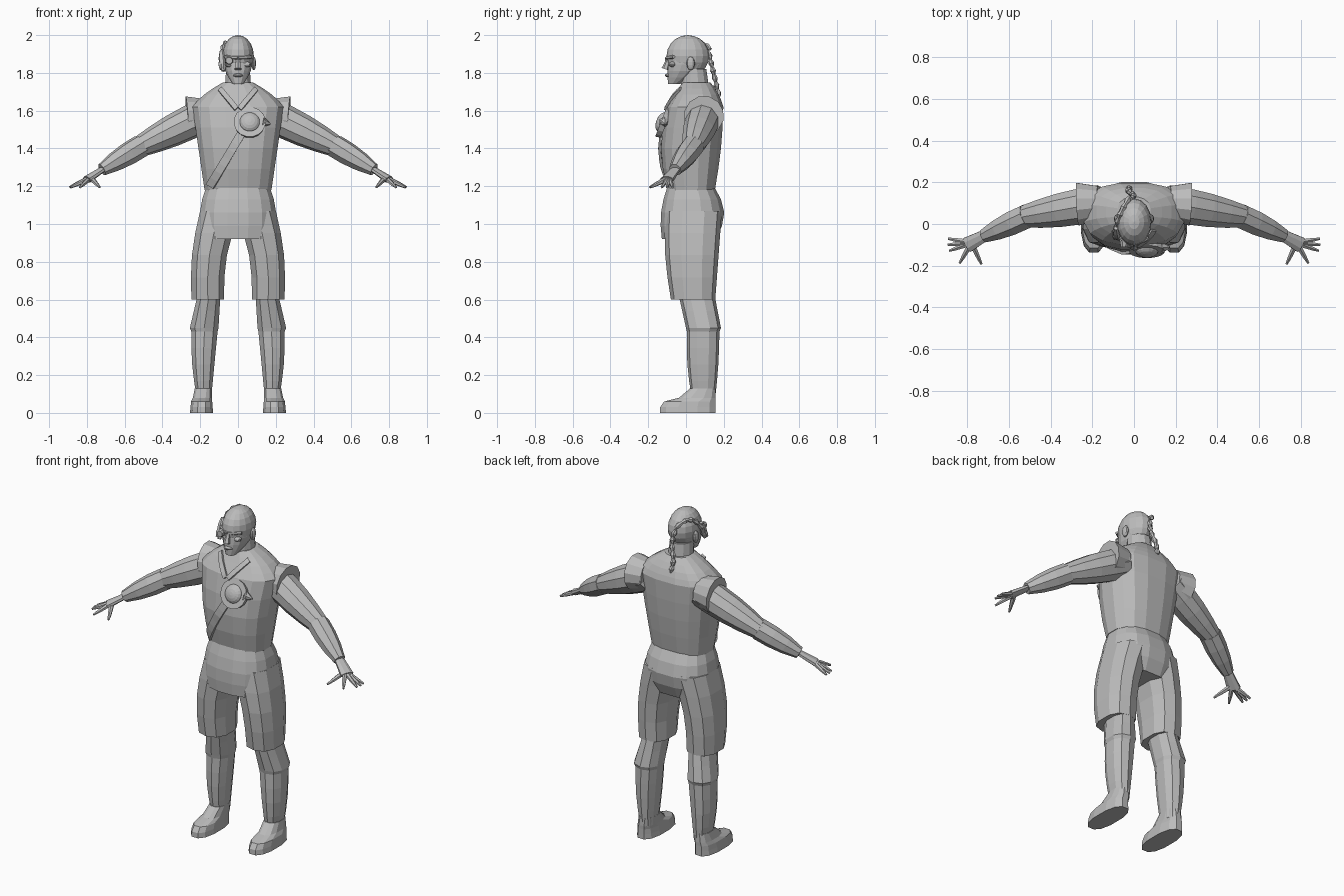
import bpy, bmesh, math
from mathutils import Vector, Matrix
from mathutils.bvhtree import BVHTree

if "Cube" in bpy.data.objects:
    bpy.data.objects.remove(bpy.data.objects["Cube"])

shade = (.5, .5, .5, 1)
grey = bpy.data.materials.new("plain_grey")
grey.use_nodes = True
grey.diffuse_color = shade
grey.node_tree.nodes["Principled BSDF"].inputs["Base Color"].default_value = shade


def make(name, bm):
    bmesh.ops.recalc_face_normals(bm, faces=bm.faces)
    mesh = bpy.data.meshes.new(name)
    bm.to_mesh(mesh)
    bm.free()
    mesh.materials.append(grey)
    part = bpy.data.objects.new(name, mesh)
    bpy.context.scene.collection.objects.link(part)
    return part


def loft(name, rings, sides, power=1, mirror=1):
    """Skin rings of (centre, first axis, second axis) and cap both ends."""
    bm = bmesh.new()
    rows = []
    for centre, across, along in rings:
        row = []
        for index in range(sides):
            angle = math.tau * (index + .5) / sides
            cos, sin = math.cos(angle), math.sin(angle)
            point = (centre + across * math.copysign(abs(cos) ** power, cos)
                     + along * math.copysign(abs(sin) ** power, sin))
            point.x *= mirror
            row.append(bm.verts.new(point))
        rows.append(row)
    for low, high in zip(rows, rows[1:]):
        for index in range(sides):
            bm.faces.new((low[index - 1], low[index], high[index], high[index - 1]))
    bm.faces.new(rows[0])
    bm.faces.new(rows[-1])
    return make(name, bm)


def swell(t, start, end, bulge=0):
    return start + (end - start) * t + bulge * math.sin(math.pi * t)


def layers(bottom, top, inner, outer, front, back, steps=4):
    """Level rings whose four limits each run from start to end with a bulge."""
    rings = []
    for step in range(steps + 1):
        t = step / steps
        left, right, near, far = (swell(t, *limit) for limit in (inner, outer, front, back))
        rings.append((Vector((left + right, near + far, 2 * swell(t, bottom, top))) / 2,
                      Vector((right - left, 0, 0)) / 2, Vector((0, far - near, 0)) / 2))
    return rings


def centred(bottom, top, half, front, back, steps=4):
    return layers(bottom, top, [-value for value in half], half, front, back, steps)


def path(name, points, radii, sides=8, mirror=1, flat=1):
    rings = []
    for index, (point, radius) in enumerate(zip(points, radii)):
        ahead = points[min(index + 1, len(points) - 1)]
        direction = (ahead - points[max(index - 1, 0)]).normalized()
        across = direction.cross(Vector((0, 0, 1))).normalized()
        rings.append((point, across * radius, across.cross(direction) * radius * flat))
    return loft(name, rings, sides, 1, mirror)


def limb(name, start, end, thick, thin, bulge=0, steps=3, **options):
    spans = [step / steps for step in range(steps + 1)]
    return path(name, [Vector(start).lerp(Vector(end), t) for t in spans],
                [swell(t, thick, thin, bulge) for t in spans], **options)


def ball(name, centre, radii, sides=10):
    bm = bmesh.new()
    bmesh.ops.create_uvsphere(bm, u_segments=sides, v_segments=sides // 2 + 2, radius=1,
                              matrix=Matrix.LocRotScale(Vector(centre), None, Vector(radii)))
    return make(name, bm)


# Torso clothing
loft("tunic_skirt", centred(.92, 1.2, half=(.19, .17, .025), front=(-.13, -.1, -.02),
                            back=(.16, .15, .05)), 16, .8)
chest = centred(1.18, 1.62, half=(.18, .245), front=(-.1, -.1, -.035), back=(.155, .2, .01))
shoulders = centred(1.62, 1.75, half=(.245, .08, .02), front=(-.1, -.02), back=(.2, .13, .01))
vest = loft("vest", chest + shoulders[1:], 16, .8)

# Head and face
loft("neck", centred(1.68, 1.82, half=(.075, .065), front=(-.03, -.03), back=(.13, .11), steps=2), 12)
loft("jaw", centred(1.742, 1.88, half=(.03, .078, .015), front=(-.095, -.092, -.005),
             back=(-.03, .11, .04)), 14, .9)
ball("cranium", (0, .01, 1.89), (.084, .113, .11), 16)
limb("nose", (0, -.09, 1.88), (0, -.11, 1.82), .009, .02, sides=6)
ball("lips", (0, -.095, 1.787), (.028, .016, .01))
for mirror, tag in ((1, "left"), (-1, "right")):
    limb(tag + "_brow", (0, -.1, 1.88), (.07, -.065, 1.885), .01, .008, .003, sides=6, mirror=mirror)
    ball(tag + "_cheek", (.045 * mirror, -.07, 1.845), (.025, .02, .015))
    ball(tag + "_ear", (.083 * mirror, .025, 1.85), (.013, .022, .036))

# Eye device, scalp cable and hanging braid
limb("eye_device", (-.047, -.07, 1.865), (-.047, -.11, 1.865), .025, .018)
limb("temple_plate", (-.077, -.07, 1.81), (-.087, -.02, 1.92), .01, .01, .012, sides=6)
spans = [step / 12 for step in range(13)]
beads = [.009 + .007 * (step % 2) for step in range(13)]
path("scalp_cable", [Vector((.07 * t * t - .09, .2 * t - .07, 1.82 + .14 * math.sin(t * 2.3)))
                     for t in spans], beads, 6)
path("braid", [Vector((.012 * math.sin(t * 6) - .015, .12 + .055 * t, 1.91 - .235 * t))
               for t in spans], beads, 6)

# Limbs, built on the left and mirrored
shoulder, elbow, wrist = (.17, .1, 1.58), (.53, .035, 1.405), (.72, -.057, 1.287)
knuckle = Vector((.78, -.09, 1.245))
for mirror, tag in ((1, "left"), (-1, "right")):
    limb(tag + "_upper_arm", shoulder, elbow, .09, .055, .012, steps=4, sides=10, mirror=mirror)
    limb(tag + "_bracer", Vector(elbow).lerp(Vector(shoulder), .05), wrist, .062, .034, .01, mirror=mirror)
    limb(tag + "_shoulder_cap", shoulder, (.27, .095, 1.573), .085, .106, sides=12, mirror=mirror)
    limb(tag + "_palm", wrist, (.8, -.1, 1.235), .03, .04, flat=.5, mirror=mirror)
    for finger, turn in dict(little=10, ring=-5, middle=-20, index=-60, thumb=-115).items():
        angle = math.radians(turn)
        reach = Vector((math.cos(angle), math.sin(angle), -.45)) * .113
        limb(tag + "_" + finger, knuckle + reach * .1, knuckle + reach, .014, .006, .002,
             sides=6, mirror=mirror)

    loft(tag + "_shorts_leg", layers(.6, 1.07, inner=(.07, -.02, .03), outer=(.25, .205, .02),
                                     front=(-.08, -.11, -.015), back=(.155, .19)), 10, .8, mirror)
    knee = layers(.45, .63, inner=(.1, .09), outer=(.258, .215), front=(0, -.04), back=(.185, .15), steps=2)
    shin = layers(.08, .43, inner=(.14, .105), outer=(.22, .25, .01), front=(.03, .005, -.01),
                  back=(.155, .177, .005))
    loft(tag + "_lower_leg", shin + knee, 10, .85, mirror)
    sole = layers(0, .06, inner=(.13, .135), outer=(.256, .25), front=(-.142, -.12, -.01),
                  back=(.16, .16), steps=2)
    instep = layers(.08, .13, inner=(.137, .135), outer=(.24, .23), front=(-.04, .02),
                    back=(.16, .157), steps=1)
    loft(tag + "_shoe", sole + instep, 12, .8, mirror)

# Bands that lie on the vest front
surface = BVHTree.FromPolygons([vert.co.copy() for vert in vest.data.vertices],
                               [tuple(face.vertices) for face in vest.data.polygons])


def band(name, start, end, width, steps=8):
    bm = bmesh.new()
    start, end = Vector(start), Vector(end)
    offset = (end - start).orthogonal().normalized() * width / 2
    rows = []
    for step in range(steps + 1):
        middle = start.lerp(end, step / steps)
        row = []
        for spot in (middle - offset, middle + offset):
            hit = surface.ray_cast(Vector((spot.x, -1, spot.y)), Vector((0, 1, 0)))[0]
            row.append(bm.verts.new((spot.x, (hit.y if hit else 0) - .008, spot.y)))
        rows.append(row)
    for low, high in zip(rows, rows[1:]):
        bm.faces.new((*low, *reversed(high)))
    solid = make(name, bm).modifiers.new("thickness", "SOLIDIFY")
    solid.thickness, solid.offset = .014, 0


band("chest_strap", (-.148, 1.2), (.03, 1.5), .045)
for mirror, tag in ((1, "left"), (-1, "right")):
    band(tag + "_lapel", (.095 * mirror, 1.715), (.008 * mirror, 1.61), .026)

# Domed chest plate with a small side spike
centre, outward = Vector((.062, -.105, 1.53)), Vector((0, -.93, .36))
limb("chest_plate", centre, centre + outward * .03, .08, .085, sides=16)
arc = [math.radians(turn) for turn in range(0, 90, 20)]
path("plate_dome", [centre + outward * (.025 + .03 * math.sin(turn)) for turn in arc],
     [.055 * math.cos(turn) for turn in arc], 16)
limb("plate_spike", (.13, -.115, 1.54), (.172, -.11, 1.53), .03, .004, sides=6)
